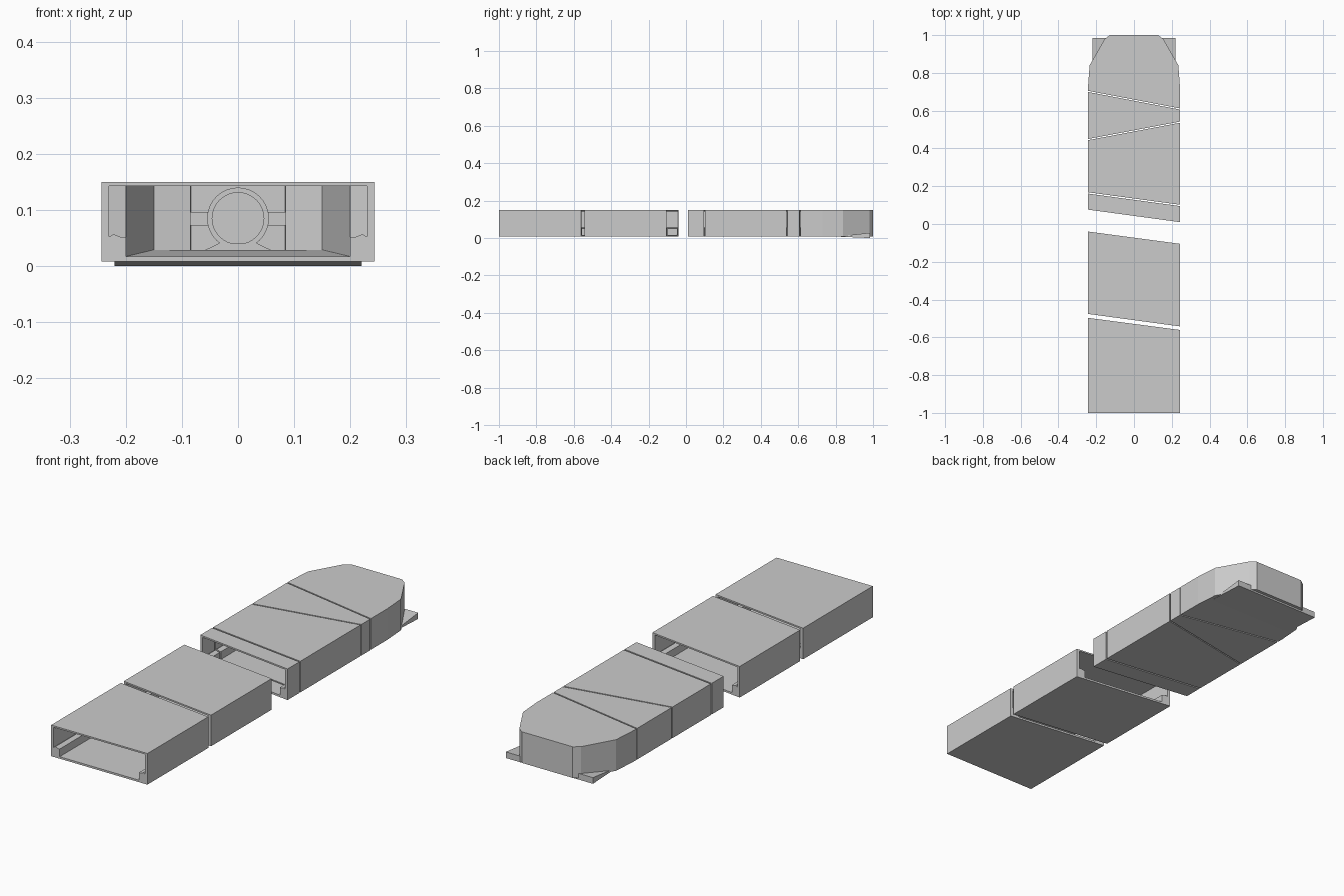
import bpy, bmesh, math

if "Cube" in bpy.data.objects:
    bpy.data.objects.remove(bpy.data.objects["Cube"])

W, BOT, TOP = 0.243, 0.008, 0.15        # outer half width, underside, roof


def slant(left, right):
    """y of a slanted cut running from the left wall to the right wall"""
    return lambda x: (left + right) / 2 + (right - left) * x / (2 * W)


def finish(name, bm):
    bmesh.ops.recalc_face_normals(bm, faces=bm.faces)
    me = bpy.data.meshes.new(name)
    bm.to_mesh(me)
    bm.free()
    ob = bpy.data.objects.new(name, me)
    bpy.context.collection.objects.link(ob)
    return ob


def tube(name, outer, inner, front, back):
    """hollow body from matching (x, z) loops, between two cuts along y"""
    bm = bmesh.new()
    loops = [[bm.verts.new((x, cut(x), z)) for x, z in loop]
             for loop, cut in ((outer, front), (outer, back), (inner, back), (inner, front))]
    n = len(outer)
    for k in range(4):
        a, b = loops[k], loops[(k + 1) % 4]
        for i in range(n):
            j = (i + 1) % n
            bm.faces.new((a[i], a[j], b[j], b[i]))
    return finish(name, bm)


def prism(name, pts, direction):
    """solid from a flat outline pushed along a direction"""
    bm = bmesh.new()
    face = bm.faces.new([bm.verts.new(p) for p in pts])
    new = bmesh.ops.extrude_face_region(bm, geom=[face])["geom"]
    bmesh.ops.translate(bm, vec=direction, verts=[v for v in new if isinstance(v, bmesh.types.BMVert)])
    return finish(name, bm)


def mirrored(half):
    return half + [(-x, z) for x, z in reversed(half)]


# Sleeve cross-section with a ledge in each lower corner
outer = mirrored([(W, TOP), (W, 0.052), (W, 0.035), (W, 0.02), (W, BOT), (0.2, BOT)])
inner = mirrored([(0.23, 0.143), (0.23, 0.052), (0.222, 0.057), (0.21, 0.052), (0.2, 0.052), (0.2, 0.017)])

# Five separated sleeves with slanted ends
sleeves = [
    ("front_sleeve", (-1.0, -1.0), (-0.497, -0.561)),
    ("second_sleeve", (-0.476, -0.542), (-0.04, -0.105)),
    ("short_sleeve", (0.076, 0.01), (0.161, 0.095)),
    ("long_sleeve", (0.168, 0.102), (0.444, 0.536)),
    ("wedge_sleeve", (0.450, 0.542), (0.699, 0.606)),
]
for name, f, b in sleeves:
    tube(name, outer, inner, slant(*f), slant(*b))


# Tapered head shell: outer skin and inner cavity joined around the open mouth
mouth = slant(0.705, 0.612)
outer_st = [(W, None), (W, 0.73), (0.235, 0.84), (0.155, 0.98), (0.128, 1.0)]
inner_st = [(0.23, None), (0.23, 0.76), (0.2, 0.764), (0.15, 0.94), (0.085, 0.95), (0.084, 0.972)]


def ramp(y):
    return 0.017 + 0.012 * min(1, max(0, (y - 0.764) / 0.176))


bm = bmesh.new()


def skin(stations, floor, roof):
    rows = []
    for w, y in stations:
        corners = []
        for x, up in ((-w, 0), (w, 0), (w, 1), (-w, 1)):
            yy = mouth(x) if y is None else y
            corners.append(bm.verts.new((x, yy, roof if up else floor(yy))))
        rows.append(corners)
    for a, b in zip(rows, rows[1:]):
        for i in range(4):
            j = (i + 1) % 4
            bm.faces.new((a[i], a[j], b[j], b[i]))
    bm.faces.new(rows[-1])
    return rows[0]


rim_out = skin(outer_st, lambda y: BOT, TOP)
rim_in = skin(inner_st, ramp, 0.143)
for i in range(4):
    j = (i + 1) % 4
    bm.faces.new((rim_out[i], rim_out[j], rim_in[j], rim_in[i]))
finish("head_shell", bm)

# Ledges continuing inside the head
for side, label in ((-1, "left"), (1, "right")):
    a, b = 0.2 * side, 0.231 * side
    prism(f"head_ledge_{label}",
          [(a, mouth(a), 0.016), (b, mouth(b), 0.016), (b, 0.765, 0.016), (a, 0.765, 0.016)],
          (0, 0, 0.036))

# Round seat on the inner back wall, with side tabs and a foot
def circle(r, n=32):
    return [(r * math.cos(2 * math.pi * i / n), 0.085 + r * math.sin(2 * math.pi * i / n)) for i in range(n)]


tube("round_seat", circle(0.055), circle(0.046), lambda x: 0.955, lambda x: 0.973)
for side, label in ((-1, "left"), (1, "right")):
    prism(f"seat_tab_{label}",
          [(side * x, 0.96, z) for x, z in ((0.052, 0.072), (0.085, 0.072), (0.085, 0.096), (0.052, 0.096))],
          (0, 0.013, 0))
prism("seat_foot", [(x, 0.957, z) for x, z in mirrored([(0.06, 0.028), (0.033, 0.041)])], (0, 0.016, 0))

# Wedge-shaped plate under the head
prism("base_plate",
      [(-0.22, y, z) for y, z in ((0.79, 0.0085), (0.985, 0.0), (0.985, 0.028), (0.85, 0.013))],
      (0.44, 0, 0))
